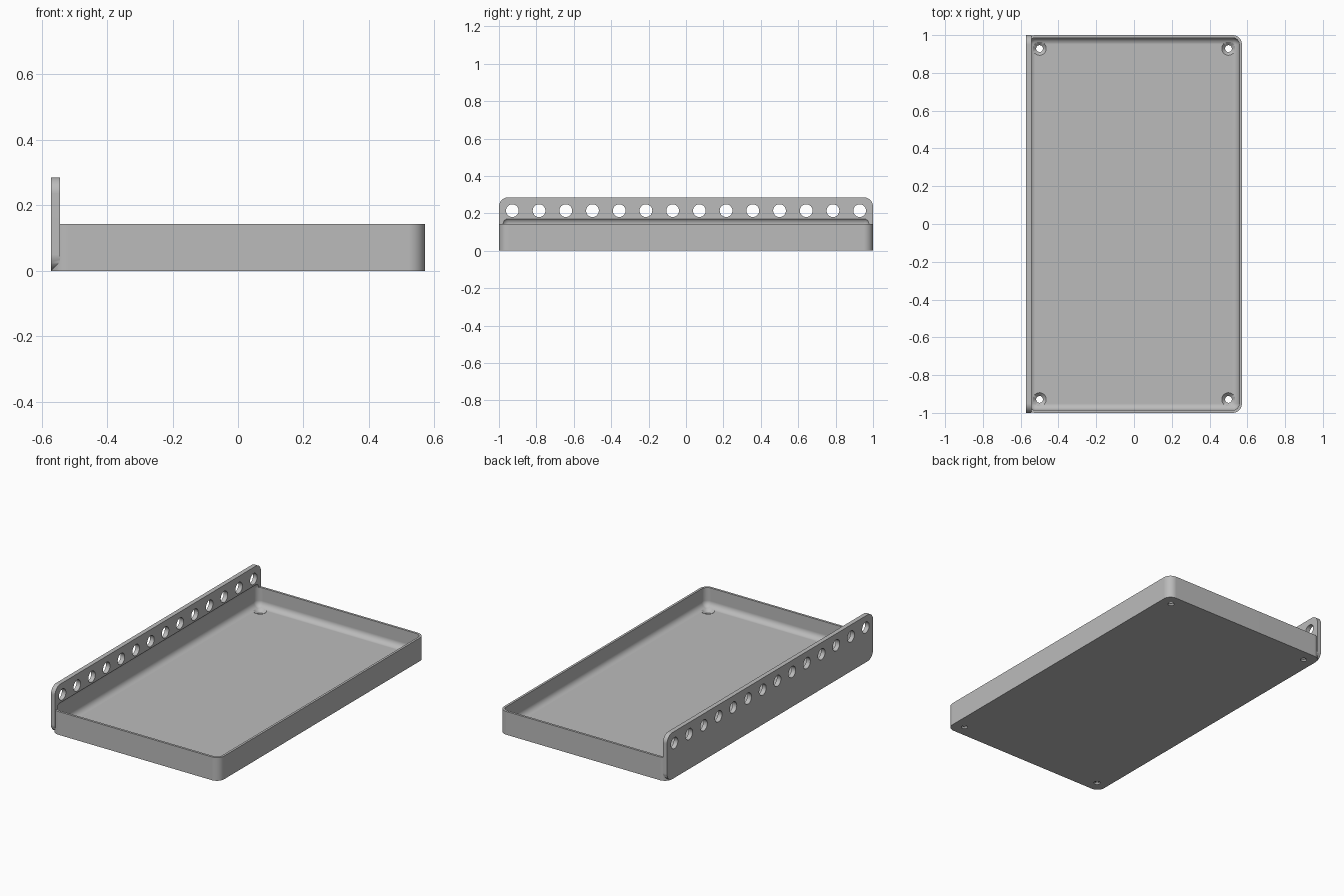
import bpy
import bmesh
from mathutils import Matrix, Vector

old = bpy.data.objects.get("Cube")
if old:
    bpy.data.objects.remove(old, do_unlink=True)

UNIT = 1 / 7                       # hole pitch
HX, HY = 4 * UNIT, 1.0             # half width and half length
H = UNIT                           # tray height
PLATE = 0.0275                     # plate and floor thickness
WALL = 0.014
FILLET = 0.036

grey = bpy.data.materials.new("light grey")
grey.use_nodes = True
colour = (0.5, 0.5, 0.5, 1)
grey.diffuse_color = colour
grey.node_tree.nodes["Principled BSDF"].inputs["Base Color"].default_value = colour


def add_object(name, bm):
    bmesh.ops.recalc_face_normals(bm, faces=bm.faces)
    mesh = bpy.data.meshes.new(name)
    bm.to_mesh(mesh)
    bm.free()
    mesh.materials.append(grey)
    obj = bpy.data.objects.new(name, mesh)
    bpy.context.collection.objects.link(obj)
    return obj


def rounded_box(name, low, high, radius, axis=None):
    """Box with its edges rounded: those along one axis, or all of them."""
    low, high = Vector(low), Vector(high)
    bm = bmesh.new()
    bmesh.ops.create_cube(bm, size=1)
    for v in bm.verts:
        v.co = (low + high) / 2 + v.co * (high - low)
    edges = [e for e in bm.edges if axis is None
             or abs((e.verts[0].co - e.verts[1].co).normalized()[axis]) > 0.9]
    bmesh.ops.bevel(bm, geom=edges, offset=radius, segments=10,
                    profile=0.5, affect='EDGES')
    return add_object(name, bm)


def add_cylinder(bm, centre, r1, r2, depth, rot=Matrix()):
    bmesh.ops.create_cone(bm, cap_ends=True, segments=40, radius1=r1, radius2=r2,
                          depth=depth, matrix=Matrix.Translation(centre) @ rot)


def combine(target, tool, operation):
    mod = target.modifiers.new(operation.title(), 'BOOLEAN')
    mod.operation, mod.solver, mod.object = operation, 'EXACT', tool
    bpy.context.view_layer.objects.active = target
    bpy.ops.object.modifier_apply(modifier=mod.name)
    bpy.data.objects.remove(tool, do_unlink=True)


# Tray body joined to the tall side plate
tray = rounded_box("tray", (-HX, -HY, 0), (HX, HY, H), 0.05, axis=2)
plate = rounded_box("side_plate", (-HX, -HY, 0), (-HX + PLATE, HY, 2 * H), 0.05, axis=0)
combine(tray, plate, 'UNION')

# Filleted hollow, which also cuts a shallow recess into the plate
hollow = rounded_box("hollow", (-HX + WALL, -HY + WALL, PLATE),
                     (HX - WALL, HY - WALL, H + FILLET), FILLET)
combine(tray, hollow, 'DIFFERENCE')

# Row of holes through the plate
bm = bmesh.new()
for i in range(14):
    add_cylinder(bm, (-HX, (i - 6.5) * UNIT, 1.5 * H), 0.034, 0.034, 0.2,
                 Matrix.Rotation(1.5707963, 4, 'Y'))
combine(tray, add_object("plate_holes", bm), 'DIFFERENCE')

# Countersunk screw holes in the floor corners: cone first, then bore
cones, bores = bmesh.new(), bmesh.new()
for sx in (-1, 1):
    for sy in (-1, 1):
        x, y = sx * 3.5 * UNIT, sy * 6.5 * UNIT
        add_cylinder(cones, (x, y, 0.02), 0.018, 0.038, 0.02)
        add_cylinder(bores, (x, y, 0), 0.018, 0.018, 0.2)
combine(tray, add_object("countersinks", cones), 'DIFFERENCE')
combine(tray, add_object("screw_bores", bores), 'DIFFERENCE')

# Smooth fillets, crisp edges
tray.name = "tray_with_side_plate"
tray.select_set(True)
bpy.context.view_layer.objects.active = tray
bpy.ops.object.shade_smooth_by_angle(angle=0.6)
normals = tray.modifiers.new("Weighted normals", 'WEIGHTED_NORMAL')
normals.keep_sharp = True
